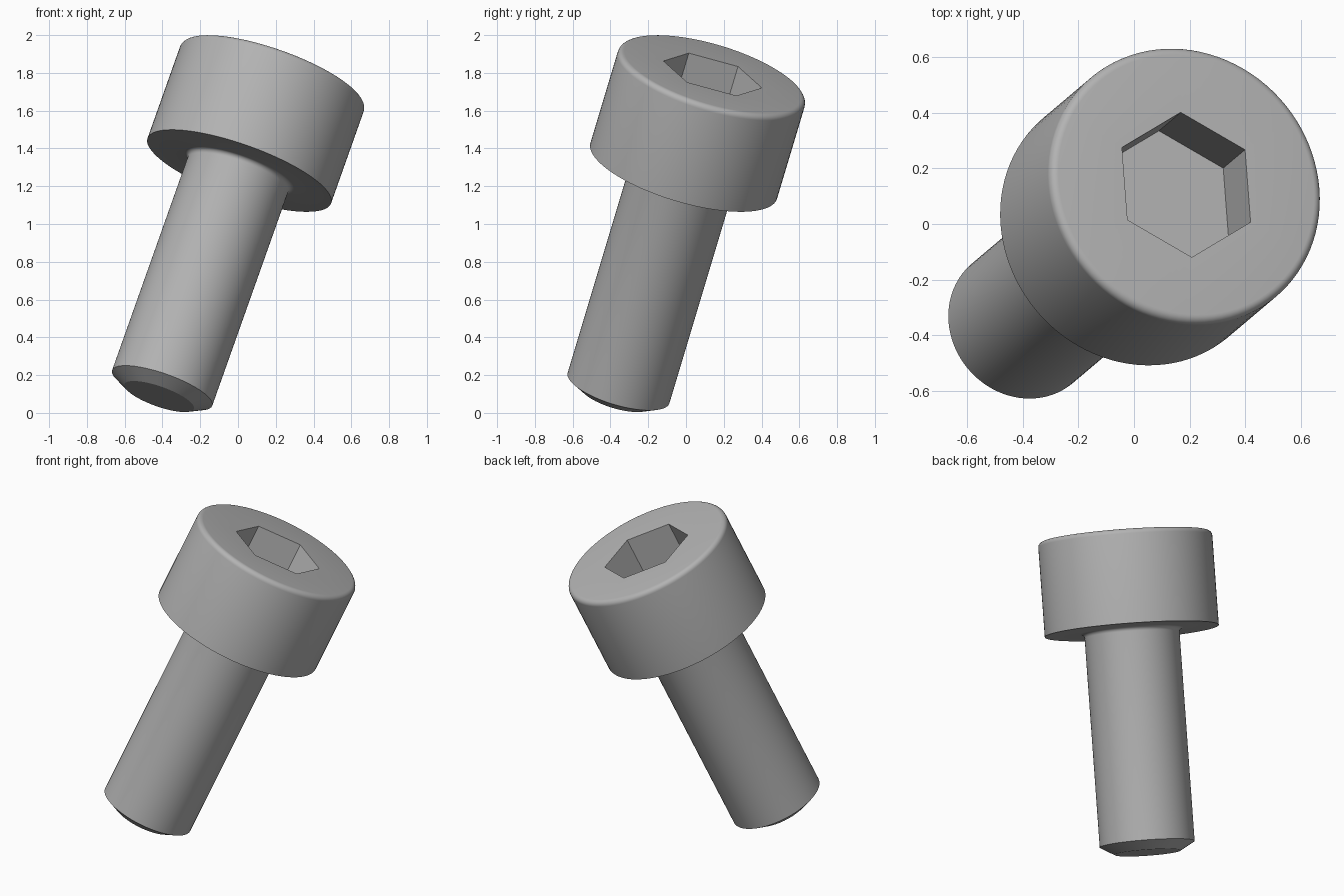
import bpy, bmesh
from math import pi, sin, cos, radians
from mathutils import Vector, Matrix

cube = bpy.data.objects.get("Cube")
if cube:
    bpy.data.objects.remove(cube, do_unlink=True)

# Proportions in units of the thread size
UNIT = 0.1875
HEAD_R, HEAD_H = 2.75 * UNIT, 3 * UNIT
SHANK_R, LENGTH = 1.5 * UNIT, 10.03 * UNIT
SOCKET_R, SOCKET_DEPTH = 2.5 * UNIT / 3 ** 0.5, 1.3 * UNIT
ROUND, FILLET = 0.03, 0.025
TIP_R, TIP_H = 0.195, 0.05

# Tilted frame: origin at the centre of the head's top, z along the screw
axis = Vector((0.355, 0.30, 1)).normalized()
corner = Vector((-0.02, 0.26, -0.071))
corner = (corner - axis * corner.dot(axis)).normalized()
frame = Matrix((corner.cross(axis), corner, axis)).transposed().to_4x4()
frame.translation = (0.188, 0.141, 1.792)

steel = bpy.data.materials.new("grey steel")
steel.use_nodes = True
colour = (0.45, 0.45, 0.45, 1)
steel.diffuse_color = colour
steel.node_tree.nodes["Principled BSDF"].inputs["Base Color"].default_value = colour


def add_object(name, bm):
    bmesh.ops.recalc_face_normals(bm, faces=bm.faces)
    mesh = bpy.data.meshes.new(name)
    bm.to_mesh(mesh)
    bm.free()
    mesh.materials.append(steel)
    obj = bpy.data.objects.new(name, mesh)
    obj.matrix_world = frame
    bpy.context.collection.objects.link(obj)
    return obj


def arc(r, z, radius, start, end, steps=6):
    """Points of a rounded corner in the profile, angles in degrees."""
    angles = [radians(start + (end - start) * i / steps) for i in range(steps + 1)]
    return [(r + radius * cos(a), z + radius * sin(a)) for a in angles]


# Head and shank: one turned profile from the top centre to the tip
profile = [(0, 0)]
profile += arc(HEAD_R - ROUND, -ROUND, ROUND, 90, 0)
profile += [(HEAD_R, -HEAD_H)]
profile += arc(SHANK_R + FILLET, -HEAD_H - FILLET, FILLET, 90, 180)
profile += [(SHANK_R, TIP_H - LENGTH), (TIP_R, -LENGTH), (0, -LENGTH)]

bm = bmesh.new()
verts = [bm.verts.new((r, 0, z)) for r, z in profile]
edges = [bm.edges.new(pair) for pair in zip(verts, verts[1:])]
bmesh.ops.spin(bm, geom=verts + edges, cent=(0, 0, 0), axis=(0, 0, 1),
               angle=2 * pi, steps=96, use_merge=True)
bmesh.ops.remove_doubles(bm, verts=bm.verts, dist=1e-5)
screw = add_object("socket_head_screw", bm)

# Hexagonal socket, cut into the head
bm = bmesh.new()
bmesh.ops.create_cone(bm, cap_ends=True, segments=6, radius1=SOCKET_R,
                      radius2=SOCKET_R, depth=2 * SOCKET_DEPTH,
                      matrix=Matrix.Rotation(pi / 2, 4, "Z"))
if max(v.co.y for v in bm.verts) < SOCKET_R - 1e-4:
    bmesh.ops.rotate(bm, verts=bm.verts, matrix=Matrix.Rotation(pi / 6, 3, "Z"))
cutter = add_object("socket_cutter", bm)
cutter.hide_render = True

cut = screw.modifiers.new("socket", "BOOLEAN")
cut.operation = "DIFFERENCE"
cut.solver = "EXACT"
cut.object = cutter
bpy.context.view_layer.objects.active = screw
screw.select_set(True)
bpy.ops.object.modifier_apply(modifier=cut.name)
bpy.data.objects.remove(cutter, do_unlink=True)

# Smooth round surfaces, sharp machined edges
bpy.ops.object.shade_smooth_by_angle(angle=radians(25))
